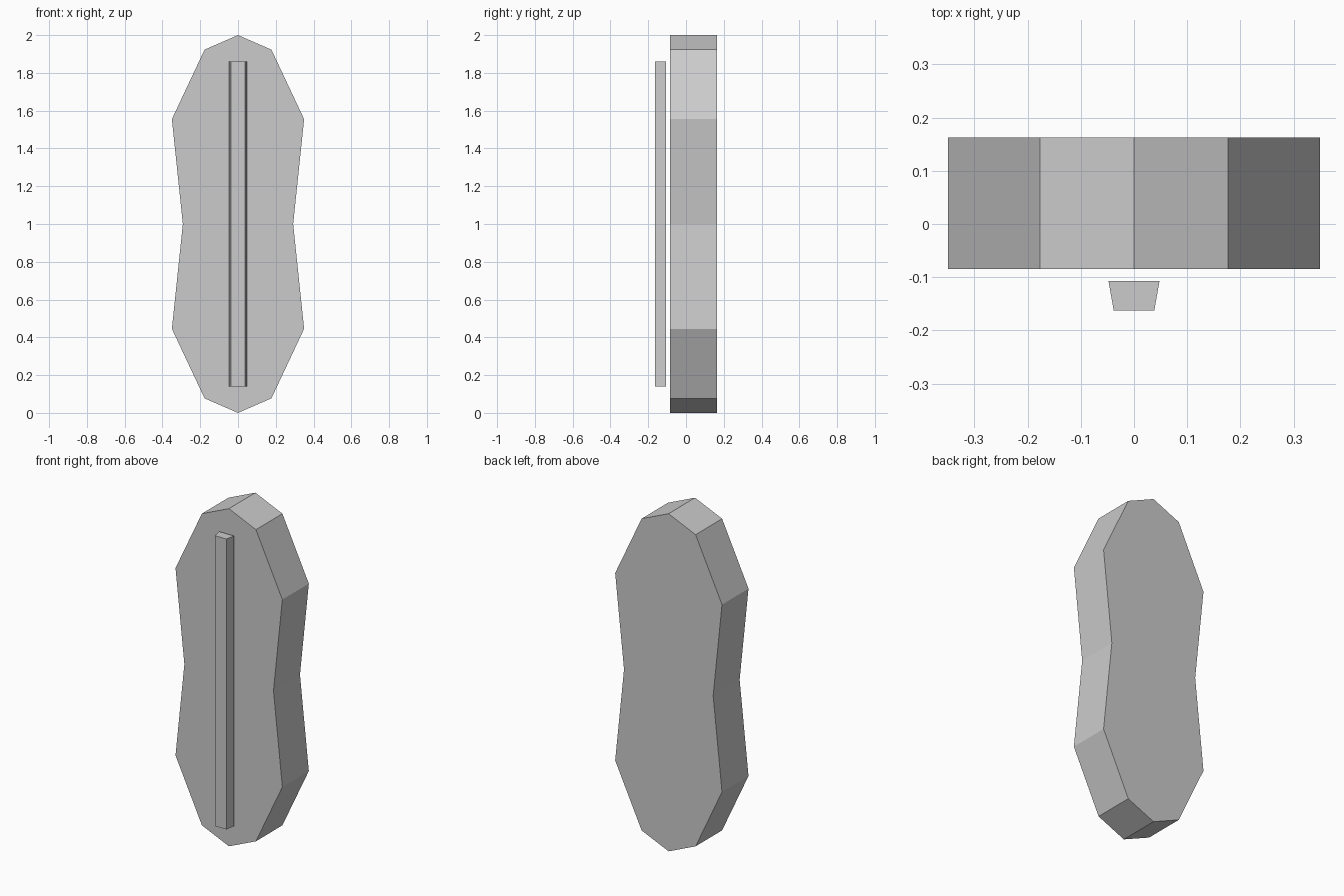
import bpy, bmesh

if "Cube" in bpy.data.objects:
    bpy.data.objects.remove(bpy.data.objects["Cube"])


def prism(name, outline, axis_vec, to_3d):
    """Extrude a closed 2D outline along axis_vec."""
    bm = bmesh.new()
    face = bm.faces.new([bm.verts.new(to_3d(a, b)) for a, b in outline])
    out = bmesh.ops.extrude_face_region(bm, geom=[face], use_keep_orig=True)
    verts = [g for g in out["geom"] if isinstance(g, bmesh.types.BMVert)]
    bmesh.ops.translate(bm, verts=verts, vec=axis_vec)
    bmesh.ops.recalc_face_normals(bm, faces=bm.faces[:])
    mesh = bpy.data.meshes.new(name)
    bm.to_mesh(mesh)
    bm.free()
    obj = bpy.data.objects.new(name, mesh)
    bpy.context.collection.objects.link(obj)
    return obj


# Waisted body board: right-hand outline from bottom to top, then mirrored
half = [(0, 0), (0.177, 0.077), (0.35, 0.445), (0.292, 1.0),
        (0.35, 1.555), (0.177, 1.923), (0, 2.0)]
outline = half + [(-x, z) for x, z in reversed(half[1:-1])]
prism("body_board", outline, (0, 0.248, 0), lambda x, z: (x, -0.085, z))

# Tapered strip floating just in front of the board
strip = [(-0.048, -0.107), (-0.038, -0.163), (0.038, -0.163), (0.048, -0.107)]
prism("front_strip", strip, (0, 0, 1.72), lambda x, y: (x, y, 0.14))
